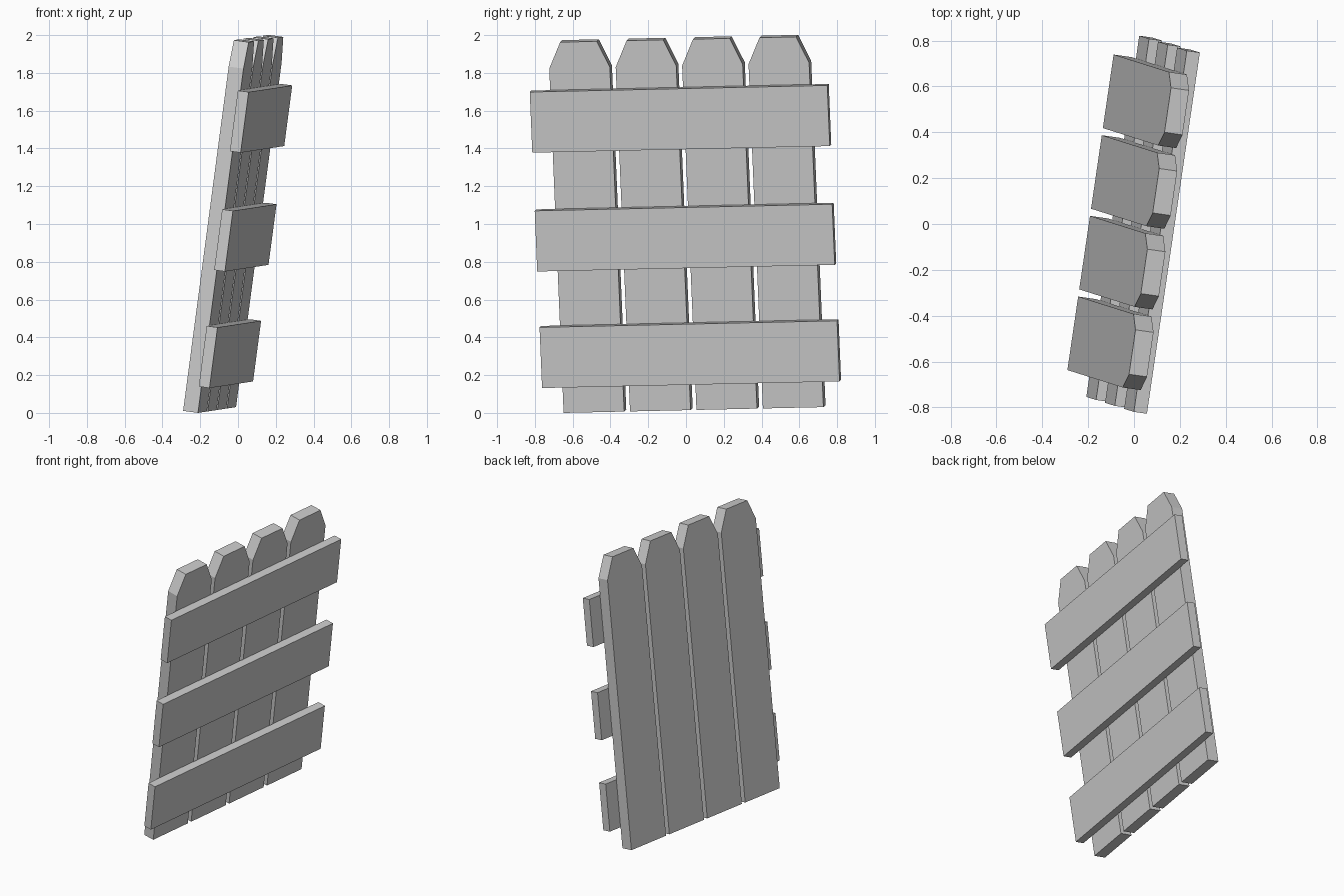
import bpy, bmesh
from mathutils import Vector, Matrix

if "Cube" in bpy.data.objects:
    bpy.data.objects.remove(bpy.data.objects["Cube"])

# Leaning frame: U across the panel, V up the planks, N out of the rail side
U = Vector((0.145, 0.989, 0.022)).normalized()
V = Vector((0.131, -0.041, 0.99))
V = (V - U * V.dot(U)).normalized()
N = U.cross(V)
ORIGIN = Vector((-0.212, -0.648, 0.0))
FRAME = Matrix.Translation(ORIGIN) @ Matrix((U, V, N)).transposed().to_4x4()


def slab(name, outline, n0, n1):
    """Extrude a flat (u, v) outline from depth n0 to n1."""
    bm = bmesh.new()
    face = bm.faces.new([bm.verts.new((u, v, n0)) for u, v in outline])
    ext = bmesh.ops.extrude_face_region(bm, geom=[face])
    verts = [g for g in ext["geom"] if isinstance(g, bmesh.types.BMVert)]
    bmesh.ops.translate(bm, verts=verts, vec=(0, 0, n1 - n0))
    bmesh.ops.transform(bm, matrix=FRAME, verts=bm.verts)
    bmesh.ops.recalc_face_normals(bm, faces=bm.faces)
    mesh = bpy.data.meshes.new(name)
    bm.to_mesh(mesh)
    bm.free()
    obj = bpy.data.objects.new(name, mesh)
    bpy.context.collection.objects.link(obj)
    return obj


# Upright planks with clipped top corners
W, PITCH, TOP, SHOULDER, CLIP = 0.324, 0.3555, 1.98, 1.84, 0.064
for i in range(4):
    a = i * PITCH
    b = a + W
    slab(f"plank_{i + 1}",
         [(a, 0), (b, 0), (b, SHOULDER), (b - CLIP, TOP), (a + CLIP, TOP), (a, SHOULDER)],
         -0.08, 0.0)

# Horizontal rails across the planks
for name, v in (("lower_rail", 0.143), ("middle_rail", 0.766), ("upper_rail", 1.401)):
    slab(name, [(-0.101, v), (1.491, v), (1.491, v + 0.324), (-0.101, v + 0.324)], 0.0, 0.058)
